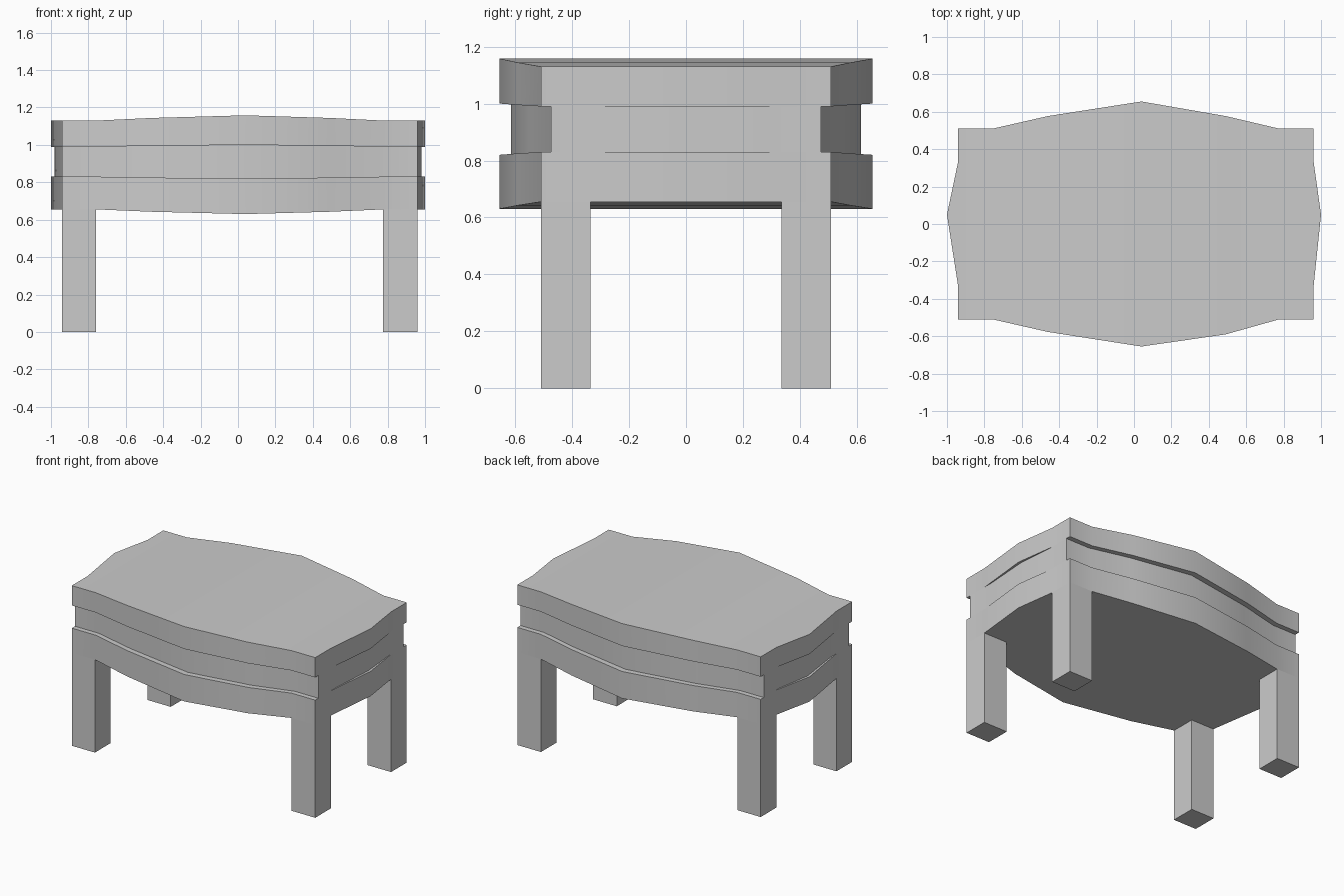
import bpy, bmesh

if "Cube" in bpy.data.objects:
    bpy.data.objects.remove(bpy.data.objects["Cube"])

# Front/back stations: x, front y, back y, recessed front y, recessed back y, bulge 0..1
STATIONS = [(-0.94, -0.51, 0.51, -0.475, 0.475, 0.0),
            (-0.755, -0.51, 0.51, -0.475, 0.475, 0.0),
            (-0.46, -0.577, 0.577, -0.54, 0.54, 0.5),
            (0.04, -0.655, 0.655, -0.615, 0.615, 1.0),
            (0.49, -0.59, 0.577, -0.55, 0.54, 0.5),
            (0.775, -0.51, 0.51, -0.475, 0.475, 0.0),
            (0.96, -0.51, 0.51, -0.475, 0.475, 0.0)]


def outline(recessed):
    """Counter-clockwise outline as (x, y, bulge)."""
    k = 2 if recessed else 0
    front = [(s[0], s[1 + k], s[5]) for s in STATIONS]
    back = [(s[0], s[2 + k], s[5]) for s in reversed(STATIONS)]
    tip = 0.982 if recessed else 1.0
    lo, hi = (-0.27, 0.30) if recessed else (-0.335, 0.335)
    right = [(0.96, lo, 0), (tip, 0.05, 0), (0.96, hi, 0)]
    left = [(-0.94, hi, 0), (-tip, 0.05, 0), (-0.94, lo, 0)]
    return front + right + back + left


def finish(name, bm, smooth=False):
    bmesh.ops.recalc_face_normals(bm, faces=bm.faces)
    me = bpy.data.meshes.new(name)
    bm.to_mesh(me)
    bm.free()
    ob = bpy.data.objects.new(name, me)
    bpy.context.collection.objects.link(ob)
    if smooth:
        bpy.context.view_layer.objects.active = ob
        ob.select_set(True)
        bpy.ops.object.shade_smooth_by_angle()
        ob.select_set(False)
    return ob


# Bulging body: apron, recessed band and top slab as stacked rings
bm = bmesh.new()
levels = [(0.655, -0.025, False), (0.83, -0.01, False), (0.83, -0.01, True),
          (0.99, 0.01, True), (0.99, 0.01, False), (1.13, 0.028, False)]
rings = [[bm.verts.new((x, y, z + dz * b)) for x, y, b in outline(rec)]
         for z, dz, rec in levels]
n = len(rings[0])
for a, b in zip(rings, rings[1:]):
    for i in range(n):
        j = (i + 1) % n
        bm.faces.new((a[i], a[j], b[j], b[i]))

# Caps: strips across the width plus the two flat ends
for r in (rings[0], rings[-1]):
    for i in range(1, 5):
        bm.faces.new((r[i], r[i + 1], r[15 - i], r[16 - i]))
    bm.faces.new([r[i] for i in range(5, 12)])
    bm.faces.new([r[i] for i in (15, 16, 17, 18, 19, 0, 1)])
finish("table_body", bm, smooth=True)

# Four square legs flush with the corners, open where they meet the body
for side, x0, x1 in (("left", -0.94, -0.76), ("right", 0.775, 0.96)):
    for end, y0, y1 in (("front", -0.51, -0.335), ("back", 0.335, 0.51)):
        bm = bmesh.new()
        bmesh.ops.create_cube(bm, size=1)
        for v in bm.verts:
            v.co = (x0 if v.co.x < 0 else x1, y0 if v.co.y < 0 else y1,
                    0 if v.co.z < 0 else 0.655)
        bm.normal_update()
        top = [f for f in bm.faces if f.normal.z > 0.5]
        bmesh.ops.delete(bm, geom=top, context='FACES_ONLY')
        finish(f"{end}_{side}_leg", bm)
